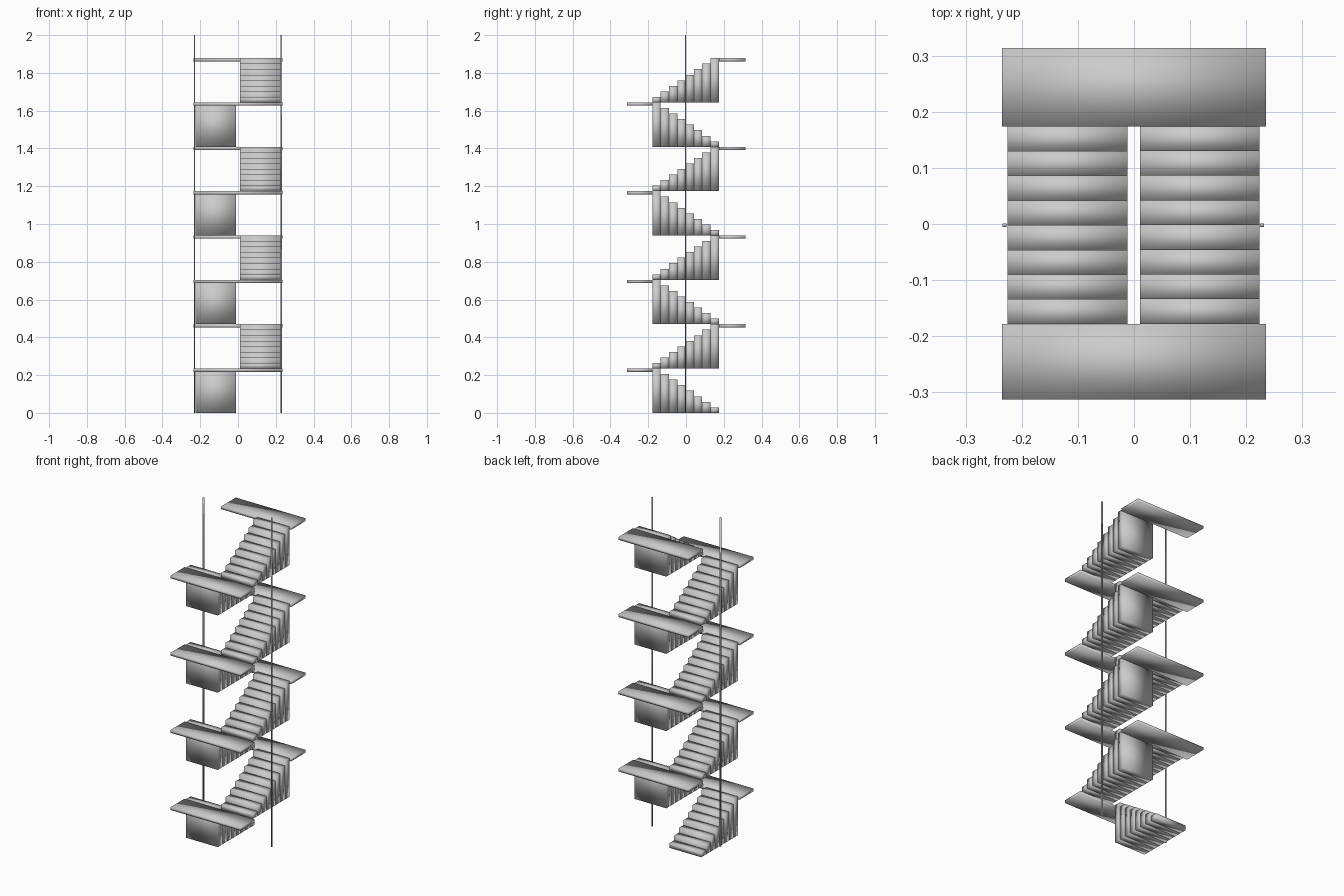
import bpy, bmesh
from mathutils import Matrix, Vector

if "Cube" in bpy.data.objects:
    bpy.data.objects.remove(bpy.data.objects["Cube"])

FLIGHTS, STEPS = 8, 8
RISE = 1.878 / FLIGHTS          # height of one flight
Y0, Y1 = -0.178, 0.174          # run of the flights
TREAD = (Y1 - Y0) / STEPS


def boxes(name, bounds):
    """One object made of softly shaded boxes given as (min, max) corners."""
    bm = bmesh.new()
    for lo, hi in bounds:
        lo, hi = Vector(lo), Vector(hi)
        m = Matrix.Translation((lo + hi) / 2) @ Matrix.Diagonal((*(hi - lo), 1))
        bmesh.ops.create_cube(bm, size=1, matrix=m)
    for f in bm.faces:
        f.smooth = True
    mesh = bpy.data.meshes.new(name)
    bm.to_mesh(mesh)
    bm.free()
    bpy.context.collection.objects.link(bpy.data.objects.new(name, mesh))


for n in range(FLIGHTS):
    base = n * RISE
    top = base + RISE
    to_front = n % 2 == 0
    xa, xb = (-0.225, -0.0115) if to_front else (0.0105, 0.224)

    # Flight: solid steps standing on the level of the landing below
    steps = []
    for k in range(STEPS):
        ya = Y1 - (k + 1) * TREAD if to_front else Y0 + k * TREAD
        steps.append(((xa, ya, base),
                      (xb, ya + TREAD, base + (k + 1) * RISE / STEPS)))
    boxes(f"stair_flight_{n + 1}", steps)

    # Landing at the upper end of the flight
    la, lb = (-0.313, Y0) if to_front else (Y1, 0.314)
    boxes(f"landing_{n + 1}", [((-0.235, la, top - 0.017), (0.235, lb, top))])

# Thin full-height poles on both sides
for side, x in (("left", -0.2305), ("right", 0.2285)):
    boxes(f"pole_{side}", [((x - 0.0035, -0.005, 0), (x + 0.0035, 0.001, 2))])
